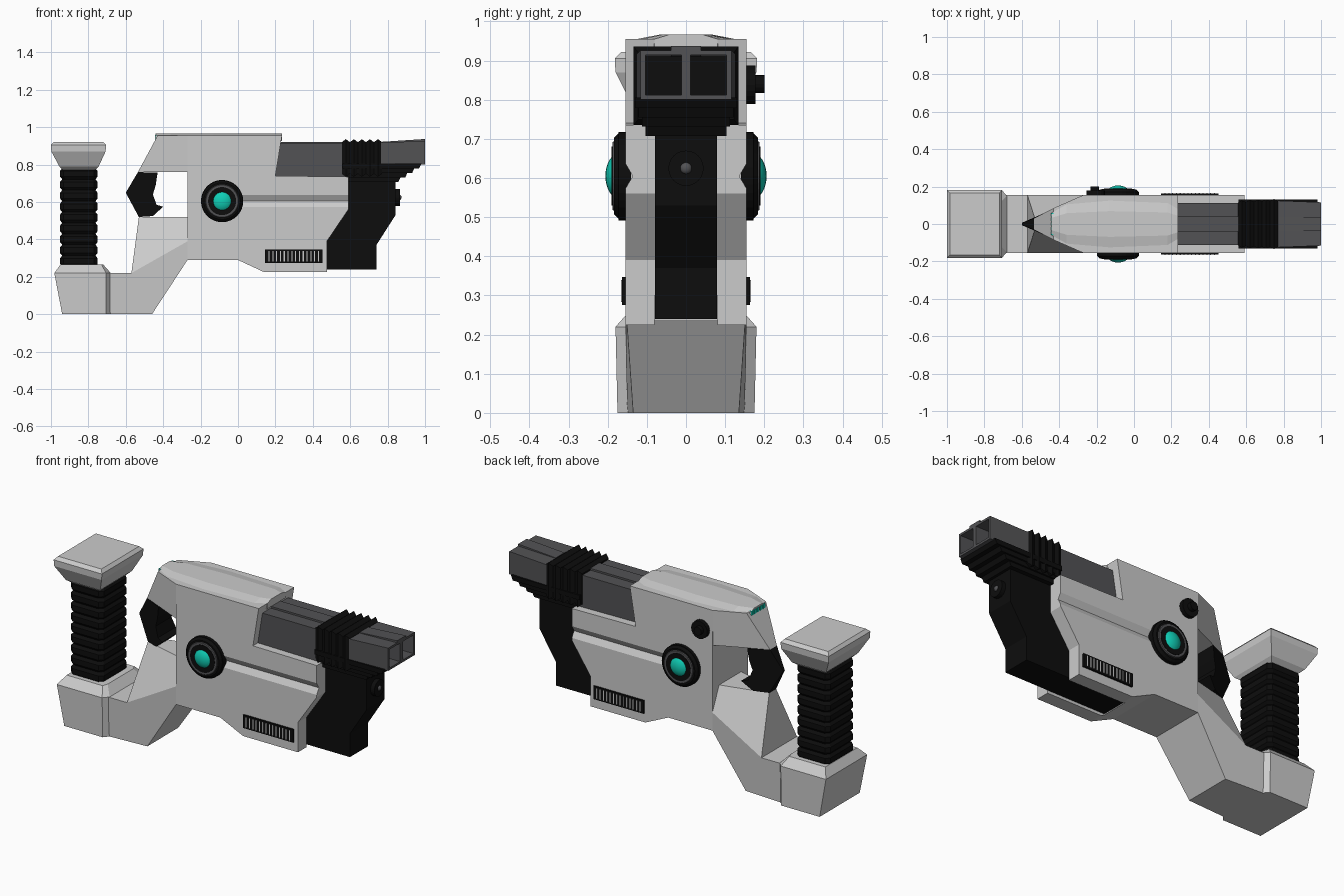
import bpy, bmesh, math
from mathutils import Matrix

if "Cube" in bpy.data.objects:
    bpy.data.objects.remove(bpy.data.objects["Cube"])


def material(name, r, g, b):
    m = bpy.data.materials.new(name)
    m.diffuse_color = (r, g, b, 1)
    m.use_nodes = True
    m.node_tree.nodes["Principled BSDF"].inputs["Base Color"].default_value = m.diffuse_color
    return m


LIGHT = material("light_grey", 0.60, 0.60, 0.60)
DARK = material("dark_grey", 0.085, 0.085, 0.09)
BLACK = material("black", 0.004, 0.004, 0.004)
TEAL = material("teal", 0.005, 0.62, 0.47)


def finish(name, bm, mat):
    bmesh.ops.recalc_face_normals(bm, faces=bm.faces[:])
    me = bpy.data.meshes.new(name)
    bm.to_mesh(me)
    bm.free()
    me.materials.append(mat)
    ob = bpy.data.objects.new(name, me)
    bpy.context.collection.objects.link(ob)
    return ob


def loft(name, rings, mat):
    """Skin a list of equal-length point rings and cap both ends."""
    bm = bmesh.new()
    rows = [[bm.verts.new(p) for p in r] for r in rings]
    n = len(rows[0])
    for a, b in zip(rows, rows[1:]):
        for i in range(n):
            j = (i + 1) % n
            bm.faces.new((a[i], a[j], b[j], b[i]))
    bm.faces.new(rows[0])
    bm.faces.new(rows[-1])
    return finish(name, bm, mat)


def prism(name, pts, mat, half=None):
    """Side profile (x, z[, half width]) mirrored across y = 0."""
    pts = [(p[0], p[1], half if half else p[2]) for p in pts]
    return loft(name, [[(x, s * h, z) for x, z, h in pts] for s in (-1, 1)], mat)


def box(name, x0, x1, y0, y1, z0, z1, mat):
    return loft(name, [[(x0, y0, z), (x1, y0, z), (x1, y1, z), (x0, y1, z)] for z in (z0, z1)], mat)


def oct_ring(x0, x1, hy, z, c):
    """Horizontal rectangle with cut corners."""
    return [(x0 + c, -hy, z), (x1 - c, -hy, z), (x1, -hy + c, z), (x1, hy - c, z),
            (x1 - c, hy, z), (x0 + c, hy, z), (x0, hy - c, z), (x0, -hy + c, z)]


def rect_x(x, hy, z0, z1):
    return [(x, -hy, z0), (x, hy, z0), (x, hy, z1), (x, -hy, z1)]


def disc(name, x, z, r0, r1, y0, y1, mat, seg=32):
    rings = []
    for y, r in ((y0, r0), (y1, r1)):
        rings.append([(x + r * math.cos(2 * math.pi * i / seg), y,
                       z + r * math.sin(2 * math.pi * i / seg)) for i in range(seg)])
    return loft(name, rings, mat)


def dome(name, loc, scale, mat):
    bm = bmesh.new()
    bmesh.ops.create_uvsphere(bm, u_segments=24, v_segments=16, radius=1,
                              matrix=Matrix.Translation(loc) @ Matrix.Diagonal((*scale, 1)))
    for f in bm.faces:
        f.smooth = True
    return finish(name, bm, mat)


def cut(ob, cutter):
    m = ob.modifiers.new("cut", 'BOOLEAN')
    m.operation = 'DIFFERENCE'
    m.solver = 'EXACT'
    m.object = cutter
    bpy.context.view_layer.objects.active = ob
    bpy.ops.object.modifier_apply(modifier=m.name)
    bpy.data.objects.remove(cutter)


# main body shell with side grooves and an open slot underneath
body = prism("body_shell", [(-.27, .29), (0, .29), (.14, .225), (.475, .225), (.475, .39), (.59, .56),
                            (.59, .735), (.2, .74), (.235, .955), (-.27, .955)], LIGHT, .155)
for s in (-1, 1):
    cut(body, loft("groove_cutter", [[(x, s * .18, .53), (x, s * .18, .68), (x, s * .136, .605)]
                                     for x in (-.02, .7)], LIGHT))
cut(body, box("slot_cutter", .12, .7, -.08, .08, .1, .3, LIGHT))

# tapered rear of the body, above and below the thumb hole
prism("body_rear_upper", [(-.27, .76, .15), (-.27, .955, .155), (-.43, .955, .085), (-.535, .76, .03)], LIGHT)
prism("body_rear_lower", [(-.57, .22, .155), (-.27, .39, .155), (-.27, .52, .096), (-.53, .52, .03)], LIGHT)

# black rear guard closing the thumb hole
prism("rear_guard", [(-.535, .76, .03), (-.43, .757, .08), (-.44, .69, .075), (-.455, .64, .068),
                     (-.435, .585, .078), (-.40, .575, .09), (-.455, .525, .065), (-.53, .52, .03),
                     (-.6, .65, .006)], BLACK)

# raised top cover with teal rear lights
half = [(-.44, .06), (-.36, .105), (-.13, .125), (.18, .112), (.235, .08)]
rings = []
for z, k in ((.925, 1), (.955, 1), (.966, .55)):
    rings.append([(x, y * k, z) for x, y in half] + [(x, -y * k, z) for x, y in half[::-1]])
loft("top_cover", rings, LIGHT)
for i in range(5):
    y = -.05 + i * .025
    box("rear_light", -.444, -.428, y - .009, y + .009, .935, .958, TEAL)

# lower stock, rear foot and its collar
prism("stock_neck", [(-.72, .22, .155), (-.72, 0, .15), (-.46, 0, .135), (-.27, .29, .155),
                     (-.27, .39, .155), (-.57, .22, .155)], LIGHT)
foot = []
for y0, y1, z in ((-.94, .175, 0), (-.982, .18, .22), (-.95, .14, .265)):
    xb = -.73 if z > .25 else -.705
    t = .025 if z < .25 else .01
    hy = y1
    foot.append([(y0, -hy, z), (xb, -hy, z), (xb + t, -hy + .03, z),
                 (xb + t, hy - .03, z), (xb, hy, z), (y0, hy, z)])
loft("stock_foot", foot, LIGHT)

# ribbed rear handle
rings, n = [], 9
for i in range(n):
    z, h = .255 + i * .525 / n, .525 / n
    for f, g in ((.0, .012), (.25, 0), (.75, 0), (1, .012)):
        if f == 1 and i < n - 1:
            continue
        rings.append(oct_ring(-.952 + g, -.75 - g, .118 - g, z + f * h, .02))
loft("rear_handle", rings, BLACK)

# handle cap
loft("handle_cap", [[(x0, -h, z), (x1, -h, z), (x1, h, z), (x0, h, z)] for x0, x1, h, z in
                    ((-.935, -.765, .115, .77), (-.955, -.745, .14, .79), (-.998, -.708, .18, .87),
                     (-1, -.705, .182, .905), (-.985, -.72, .165, .922))], LIGHT)

# black core running through the shell and out below the barrel
prism("core", [(.12, .24), (.74, .24), (.74, .37), (.842, .53), (.842, .72), (.3, .72)], BLACK, .079)
bpy.ops.mesh.primitive_cylinder_add(vertices=24, radius=.045, depth=.03, location=(.85, 0, .625),
                                    rotation=(0, math.pi / 2, 0))
bpy.context.object.name = "core_socket"
bpy.context.object.data.materials.append(BLACK)
dome("core_stud", (.862, 0, .625), (.012, .015, .015), DARK)

# barrel with raised centre strip
box("barrel", .2, .58, -.112, .112, .73, .912, DARK)
box("barrel_strip", .2, .58, -.04, .04, .9, .922, DARK)

# ribbed collar around the barrel
rings, n = [], 5
for i in range(n):
    x, w = .555 + i * .215 / n, .215 / n
    rings += [rect_x(x, .115 + .002 * i, .75, .92), rect_x(x + w / 2, .126 + .002 * i, .735, .936)]
rings.append(rect_x(.77, .122, .75, .92))
loft("barrel_collar", rings, BLACK)

# stepped black underside of the muzzle
for i in range(4):
    x, z = .98 - i * .037, .805 - i * .024
    prism("muzzle_step", [(.56, z), (x, z), (x - .012, z - .026), (.56, z - .026)], BLACK, .13 - i * .009)

# twin muzzle
muzzle = loft("muzzle", [rect_x(.76, .125, .80, .918), rect_x(1, .116, .80, .926)], DARK)
for s in (-1, 1):
    cut(muzzle, box("bore_cutter", .78, 1.1, min(s * .012, s * .104), max(s * .012, s * .104),
                    .812, .914, DARK))
box("bore_back", .781, .787, -.106, .106, .811, .913, BLACK)
prism("muzzle_strip", [(.77, .91), (1, .92), (1, .937), (.77, .922)], DARK, .038)

# round side lamps and slotted vents on both sides
for s in (-1, 1):
    x, z = -.085, .605
    disc("lamp_base", x, z, .113, .113, s * .14, s * .172, BLACK)
    disc("lamp_bevel", x, z, .11, .098, s * .172, s * .184, BLACK)
    disc("lamp_ring", x, z, .092, .086, s * .18, s * .188, DARK)
    disc("lamp_inner", x, z, .075, .075, s * .18, s * .190, BLACK)
    dome("lamp_lens", (x, s * .165, z), (.061, .041, .061), TEAL)
    ya, yb = sorted((s * .15, s * .164))
    box("vent", .145, .452, ya, yb, .275, .347, BLACK)
    ya, yb = sorted((s * .155, s * .166))
    for i in range(14):
        xs = .166 + i * .0203
        box("vent_slit", xs - .003, xs + .003, ya, yb, .283, .339, LIGHT)

# round knob on the back side only
disc("side_knob", -.205, .838, .049, .049, .14, .178, BLACK, 20)
disc("side_knob_tip", -.21, .84, .023, .023, .17, .2, BLACK, 16)
